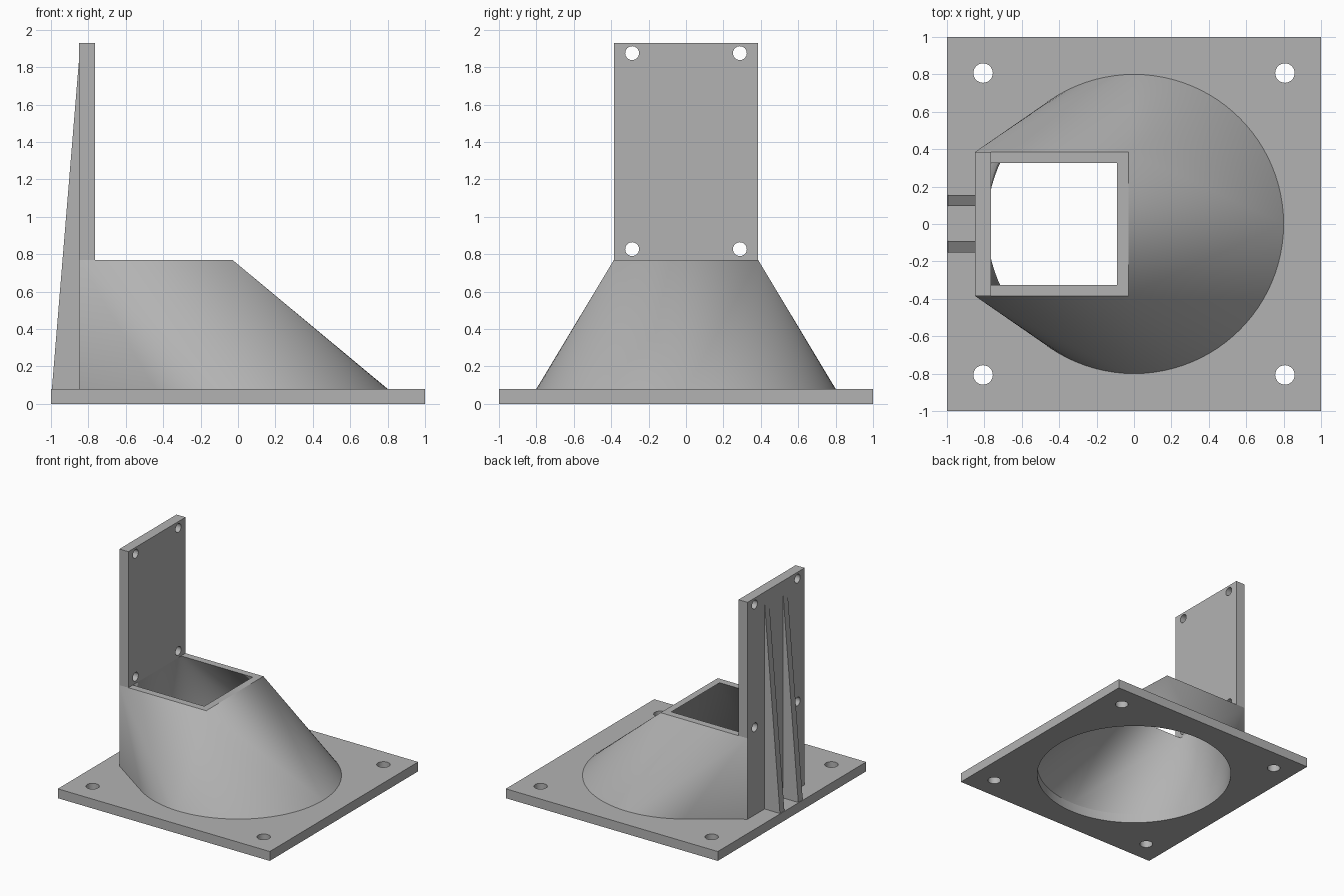
import bpy
import bmesh
from math import cos, sin, pi
from mathutils import Matrix, Vector

cube = bpy.data.objects.get("Cube")
if cube:
    bpy.data.objects.remove(cube, do_unlink=True)

grey = bpy.data.materials.new("plain grey")
grey.use_nodes = True
colour = (0.45, 0.45, 0.45, 1)
grey.diffuse_color = colour
grey.node_tree.nodes["Principled BSDF"].inputs["Base Color"].default_value = colour

BASE_TOP, RIM, TOP = 0.08, 0.77, 1.93
BACK, FACE, HALF = -0.85, -0.765, 0.385
BORE = 0.787


def finish(name, bm):
    mesh = bpy.data.meshes.new(name)
    bm.to_mesh(mesh)
    bm.free()
    mesh.materials.append(grey)
    obj = bpy.data.objects.new(name, mesh)
    bpy.context.collection.objects.link(obj)
    return obj


def activate(obj):
    bpy.ops.object.select_all(action='DESELECT')
    obj.select_set(True)
    bpy.context.view_layer.objects.active = obj


def box(name, low, high):
    low, high = Vector(low), Vector(high)
    bm = bmesh.new()
    bmesh.ops.create_cube(bm, size=1, matrix=Matrix.Translation((low + high) / 2)
                          @ Matrix.Diagonal((*(high - low), 1)))
    return finish(name, bm)


def drill(obj, holes, axis):
    """Cut round holes, given as (centre, radius, sides), along an axis."""
    bm = bmesh.new()
    turn = Matrix.Rotation(pi / 2, 4, 'Y') if axis == 'X' else Matrix()
    for centre, radius, sides in holes:
        bmesh.ops.create_cone(bm, cap_ends=True, segments=sides, radius1=radius,
                              radius2=radius, depth=0.4,
                              matrix=Matrix.Translation(centre) @ turn)
    cutter = finish("hole_cutter", bm)
    cutter.hide_render = True
    mod = obj.modifiers.new("holes", 'BOOLEAN')
    mod.operation = 'DIFFERENCE'
    mod.solver = 'EXACT'
    mod.object = cutter
    activate(obj)
    bpy.ops.object.modifier_apply(modifier=mod.name)
    bpy.data.objects.remove(cutter, do_unlink=True)
    bpy.ops.object.shade_smooth_by_angle(angle=0.5)


def ring(radius, z, sides=96):
    return [(radius * cos(2 * pi * i / sides), radius * sin(2 * pi * i / sides), z)
            for i in range(sides)]


def rectangle(x0, x1, half, z):
    return [(x, y, z) for x in (x0, x1) for y in (-half, half)]


def add_shell(bm, points, inward=False):
    """Loft between outlines as a hull with open top and bottom."""
    verts = [bm.verts.new(p) for p in points]
    old = set(bm.faces)
    bmesh.ops.convex_hull(bm, input=verts)
    faces = [f for f in bm.faces if f not in old]
    bmesh.ops.recalc_face_normals(bm, faces=faces)
    caps = [f for f in faces if abs(f.normal.z) > 0.999]
    walls = [f for f in faces if abs(f.normal.z) <= 0.999]
    if inward:
        bmesh.ops.reverse_faces(bm, faces=walls)
    bmesh.ops.delete(bm, geom=caps, context='FACES')


# Base plate with the round bore and four corner holes
base = box("base_plate", (-1, -1, 0), (1, 1, BASE_TOP))
corners = [((x, y, 0), 0.052, 32) for x in (-0.807, 0.807) for y in (-0.807, 0.807)]
drill(base, corners + [((0, 0, 0), BORE, 96)], 'Z')

# Hollow duct changing from round to rectangular
bm = bmesh.new()
add_shell(bm, ring(0.8, BASE_TOP) + rectangle(BACK, -0.03, HALF, RIM)
          + [(BACK, -HALF, BASE_TOP), (BACK, HALF, BASE_TOP)])
add_shell(bm, ring(BORE, BASE_TOP) + rectangle(FACE, -0.09, 0.325, RIM), inward=True)
bmesh.ops.delete(bm, geom=[v for v in bm.verts if not v.link_faces], context='VERTS')
lip = [e for e in bm.edges if e.is_boundary
       and all(abs(v.co.z - RIM) < 0.001 for v in e.verts)]
new = bmesh.ops.bridge_loops(bm, edges=lip)["faces"]
for f in new:
    f.normal_update()
    if f.normal.z < 0:
        f.normal_flip()
duct = finish("duct", bm)
activate(duct)
bpy.ops.object.shade_smooth_by_angle(angle=0.4)

# Upright mounting plate with four holes
upright = box("upright_plate", (BACK, -HALF, RIM), (FACE, HALF, TOP))
drill(upright, [((-0.81, y, z), 0.037, 32) for y in (-0.288, 0.288)
                for z in (0.827, 1.875)], 'X')

# Two tapered ribs behind the upright
for name, y in (("left_rib", 0.095), ("right_rib", -0.152)):
    bm = bmesh.new()
    profile = [(-0.995, BASE_TOP), (BACK, BASE_TOP), (BACK, 1.84)]
    face = bm.faces.new([bm.verts.new((x, y, z)) for x, z in profile])
    side = bmesh.ops.extrude_face_region(bm, geom=[face])["geom"]
    bmesh.ops.translate(bm, vec=(0, 0.06, 0),
                        verts=[g for g in side if isinstance(g, bmesh.types.BMVert)])
    bmesh.ops.recalc_face_normals(bm, faces=bm.faces)
    finish(name, bm)
